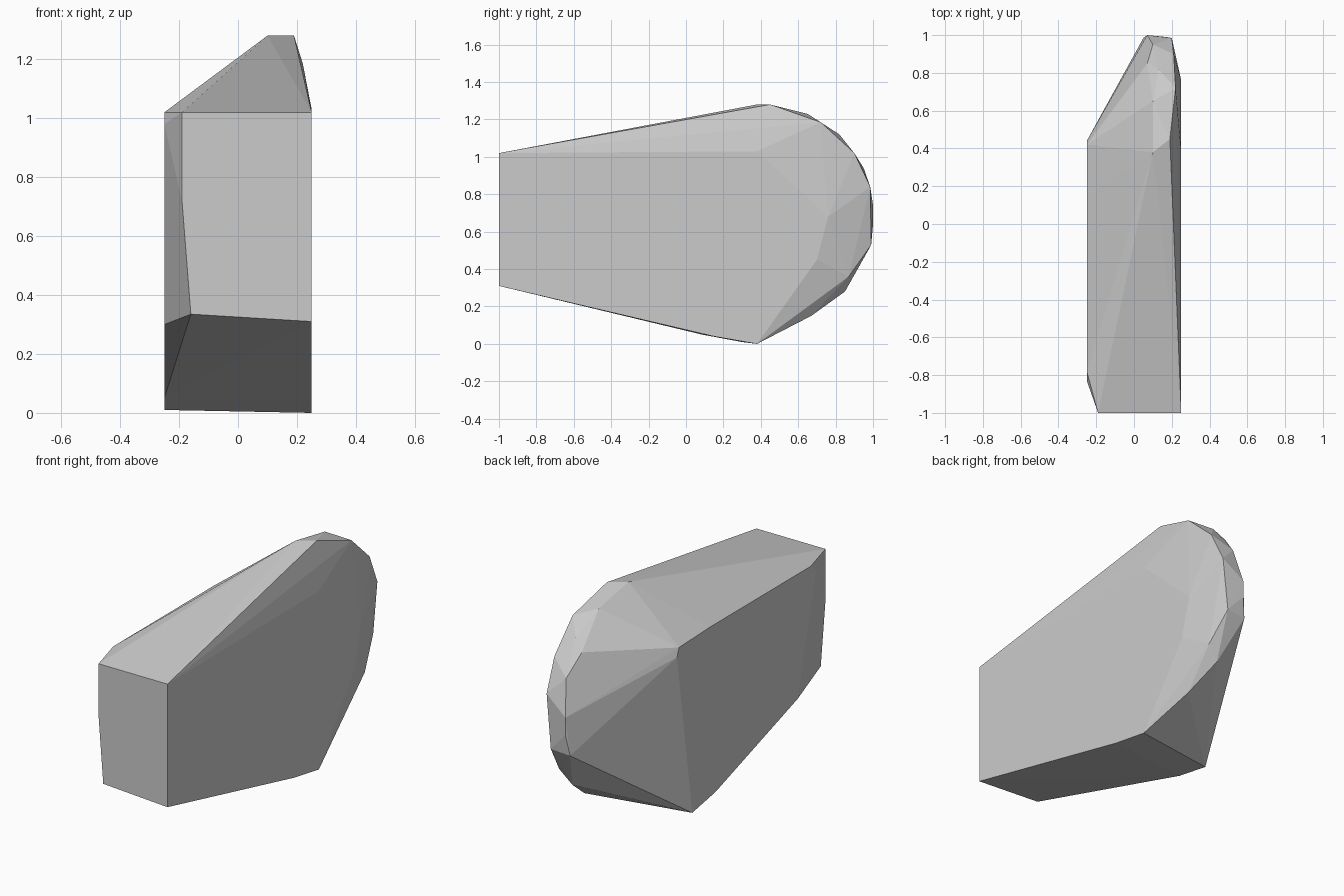
import bpy
import bmesh
import math

if "Cube" in bpy.data.objects:
    bpy.data.objects.remove(bpy.data.objects["Cube"])

# Corner points of the faceted block, grouped by region
front_end = [(-.19, -1, 1.02), (.25, -1, 1.02), (.25, -1, .31),
             (-.16, -1, .335), (-.19, -1, .72)]
left_side = [(-.25, -.83, .98), (-.25, -.78, 1.02), (-.25, .14, 1.02),
             (-.25, .42, 1.01), (-.25, .44, .96), (-.25, .3, .01),
             (-.25, .085, .05), (-.25, -.66, .3)]
right_side = [(.25, .38, 1.03), (.25, .76, .68), (.25, .7, .45),
              (.25, .38, 0), (.25, .15, .04)]
right_rim = [(.19, .45, 1.28), (.22, .72, 1.185), (.21, .9, 1.02),
             (.2, .985, .84), (.17, .99, .53), (.2, .87, .36)]
left_rim = [(.1, .38, 1.28), (.1, .65, 1.23), (.13, .82, 1.12),
            (.07, .85, 1.06), (.1, .95, .94), (.07, 1, .74), (.07, 1, .64),
            (.05, .985, .52), (.13, .85, .28), (.18, .67, .15)]

# Wrap the points in a convex shell and merge nearly flat triangles
bm = bmesh.new()
for p in front_end + left_side + right_side + right_rim + left_rim:
    bm.verts.new(p)
hull = bmesh.ops.convex_hull(bm, input=bm.verts[:])
loose = {v for v in hull["geom_interior"] + hull["geom_unused"]
         if isinstance(v, bmesh.types.BMVert) and not v.link_faces}
bmesh.ops.delete(bm, geom=list(loose), context='VERTS')
bmesh.ops.dissolve_limit(bm, angle_limit=math.radians(.5),
                         verts=bm.verts[:], edges=bm.edges[:])
bmesh.ops.recalc_face_normals(bm, faces=bm.faces[:])

mesh = bpy.data.meshes.new("faceted_block")
bm.to_mesh(mesh)
bm.free()
block = bpy.data.objects.new("faceted_block", mesh)
bpy.context.collection.objects.link(block)

# Plain grey over the whole block
grey = bpy.data.materials.new("light_grey")
grey.diffuse_color = (.6, .6, .6, 1)
grey.use_nodes = True
grey.node_tree.nodes["Principled BSDF"].inputs["Base Color"].default_value = grey.diffuse_color
mesh.materials.append(grey)
